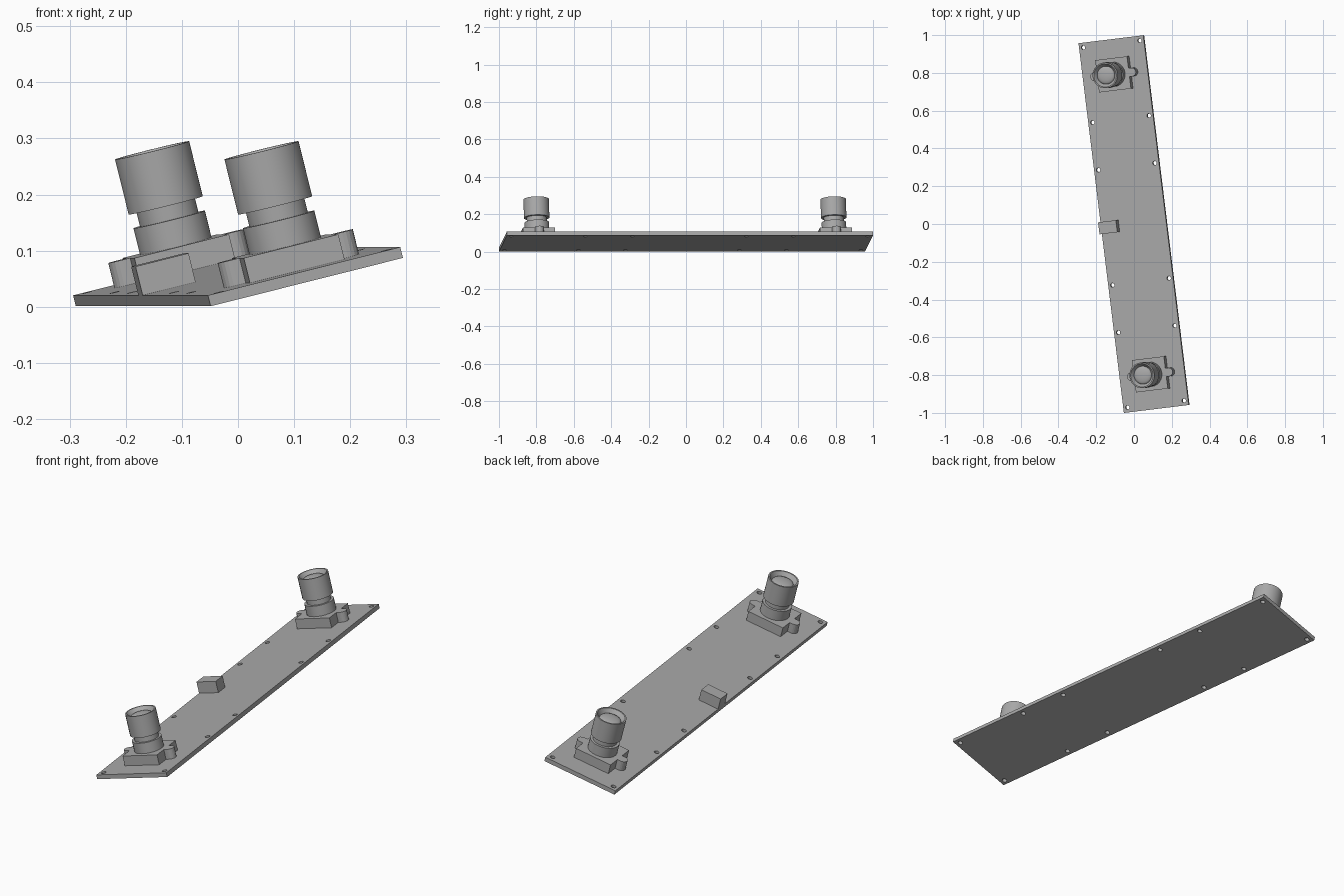
import bpy, bmesh
from math import sin, cos, pi, radians
from mathutils import Matrix, Vector

cube = bpy.data.objects.get("Cube")
if cube:
    bpy.data.objects.remove(cube)

grey = bpy.data.materials.new("plain grey")
grey.use_nodes = True
COLOUR = (0.4, 0.4, 0.4, 1)
grey.diffuse_color = COLOUR
grey.node_tree.nodes["Principled BSDF"].inputs["Base Color"].default_value = COLOUR

# Whole assembly is tipped about its long axis and turned slightly
POSE = (Matrix.Translation((0.0025, 0, 0.044))
        @ Matrix.Rotation(radians(7), 4, 'Z')
        @ Matrix.Rotation(radians(-14), 4, 'Y'))

HALF_W, HALF_L, THICK = 0.178, 0.986, 0.02
HOLDER_TOP = 0.066


def add_mesh(name, mesh, y=0.0):
    obj = bpy.data.objects.new(name, mesh)
    bpy.context.collection.objects.link(obj)
    mesh.materials.clear()
    mesh.materials.append(grey)
    obj.matrix_world = POSE @ Matrix.Translation((0, y, 0))
    return obj


def arc(cx, cy, r, start, end, steps):
    return [(cx + r * cos(start + (end - start) * i / steps),
             cy + r * sin(start + (end - start) * i / steps)) for i in range(steps + 1)]


def plate(name, loops, z0, z1, y=0.0):
    """Extruded flat outline; loops after the first are holes."""
    curve = bpy.data.curves.new(name, 'CURVE')
    curve.dimensions, curve.fill_mode = '2D', 'BOTH'
    curve.extrude = (z1 - z0) / 2
    for loop in loops:
        spline = curve.splines.new('POLY')
        spline.points.add(len(loop) - 1)
        for point, (px, py) in zip(spline.points, loop):
            point.co = (px, py, 0, 1)
        spline.use_cyclic_u = True
    temp = bpy.data.objects.new(name + "_outline", curve)
    bpy.context.collection.objects.link(temp)
    bpy.context.view_layer.update()
    mesh = bpy.data.meshes.new_from_object(temp.evaluated_get(bpy.context.evaluated_depsgraph_get()))
    bpy.data.objects.remove(temp)
    bm = bmesh.new()
    bm.from_mesh(mesh)
    bmesh.ops.remove_doubles(bm, verts=bm.verts, dist=1e-5)
    bmesh.ops.translate(bm, verts=bm.verts, vec=(0, 0, (z0 + z1) / 2))
    bmesh.ops.recalc_face_normals(bm, faces=bm.faces)
    for face in bm.faces:
        face.smooth = False
    bm.to_mesh(mesh)
    bm.free()
    return add_mesh(name, mesh, y)


def lathe(name, profile, y, sides):
    bm = bmesh.new()
    verts = [bm.verts.new((r, 0, z)) for r, z in profile]
    edges = [bm.edges.new(pair) for pair in zip(verts, verts[1:])]
    bmesh.ops.spin(bm, geom=verts + edges, cent=(0, 0, 0), axis=(0, 0, 1),
                   angle=2 * pi, steps=sides, use_duplicate=False)
    bmesh.ops.remove_doubles(bm, verts=bm.verts, dist=1e-5)
    bmesh.ops.recalc_face_normals(bm, faces=bm.faces)
    mesh = bpy.data.meshes.new(name)
    bm.to_mesh(mesh)
    bm.free()
    obj = add_mesh(name, mesh, y)
    bpy.ops.object.select_all(action='DESELECT')
    bpy.context.view_layer.objects.active = obj
    obj.select_set(True)
    bpy.ops.object.shade_smooth_by_angle(angle=radians(32))


def rectangle(x0, x1, y0, y1):
    return [(x0, y0), (x1, y0), (x1, y1), (x0, y1)]


# Circuit board with two rows of through holes
holes = [arc(sx * 0.155, sy * y, 0.011, 0, 2 * pi, 16)[:-1]
         for sx in (-1, 1) for sy in (-1, 1) for y in (0.96, 0.56, 0.307)]
plate("board", [rectangle(-HALF_W, HALF_W, -HALF_L, HALF_L)] + holes, 0, THICK)

# Connector at the middle of one long edge
plate("connector", [rectangle(-HALF_W, -0.08, -0.032, 0.032)], THICK, 0.073)

# Square holder outline with a rounded screw tab on each side
BX, BY, TAB_X, TAB_R = 0.0875, 0.086, 0.102, 0.023
right_half = ([(BX, -BY), (BX, -TAB_R)]
              + arc(TAB_X, 0, TAB_R, -pi / 2, pi / 2, 10)
              + [(BX, TAB_R), (BX, BY)])
holder_outline = right_half + [(-x, -y) for x, y in right_half]

# Lens barrel: collar, narrow neck, wide hood and a recessed domed glass
barrel = [(0, HOLDER_TOP), (0.066, HOLDER_TOP), (0.066, 0.115), (0.054, 0.115),
          (0.054, 0.141), (0.0685, 0.141), (0.0685, 0.242), (0.062, 0.242),
          (0.048, 0.222)]
glass = [(0.048 * cos(a), 0.222 + 0.012 * sin(a))
         for a in (i * pi / 10 for i in range(1, 5))] + [(0, 0.234)]

for end, y in (("front", -0.8), ("back", 0.8)):
    plate(end + "_lens_holder", [holder_outline], THICK, HOLDER_TOP, y)
    lathe(end + "_lens", barrel + glass, y, 24)
